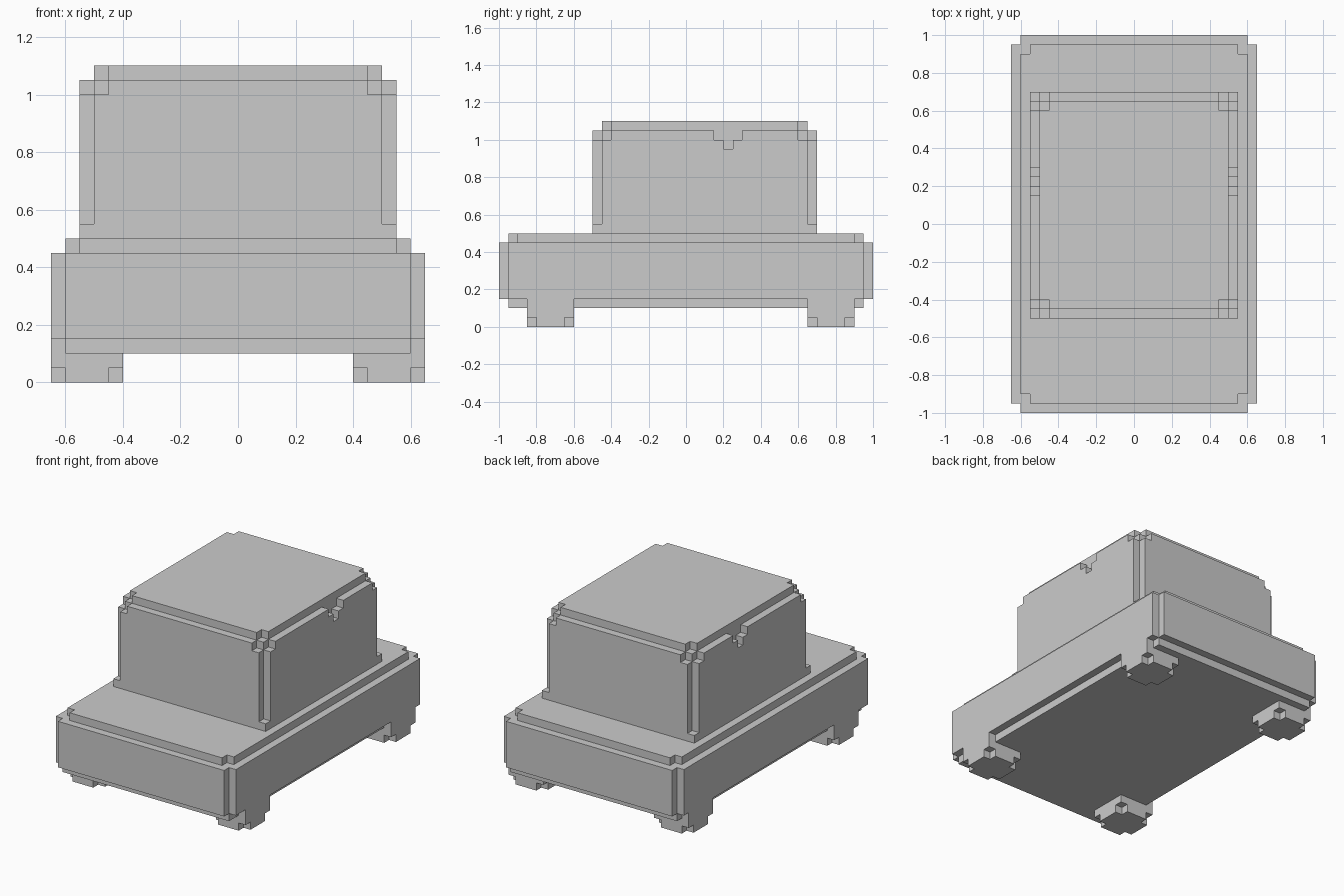
import bpy, bmesh
from itertools import product
from mathutils import Vector

if "Cube" in bpy.data.objects:
    bpy.data.objects.remove(bpy.data.objects["Cube"])

U = 0.05  # edge length of one voxel


def block(x0, x1, y0, y1, z0, z1):
    return set(product(range(x0, x1), range(y0, y1), range(z0, z1)))


def mirror_x(cells):
    return cells | {(-x - 1, y, z) for x, y, z in cells}


def depths(cell, box):
    """Voxel distance to the nearest x side, nearest y side, bottom and top."""
    x, y, z = cell
    return (min(x - box[0], box[1] - 1 - x), min(y - box[2], box[3] - 1 - y),
            z - box[4], box[5] - 1 - z)


# Body: all edges stepped in by one voxel, upper corners by one more
body_box = (-13, 13, -20, 20, 2, 10)


def keep_body(c):
    dx, dy, bottom, top = depths(c, body_box)
    if [dx, dy, min(bottom, top)].count(0) >= 2:
        return False
    return (dx, dy, top) != (1, 1, 0)


body = {c for c in block(*body_box) if keep_body(c)}

# Cabin: square foot, stepped uprights and roof edges, rounded roof corners
cabin_box = (-11, 11, -10, 14, 10, 22)


def keep_cabin(c):
    dx, dy, bottom, top = depths(c, cabin_box)
    if bottom == 0:
        return True
    d = [dx, dy, top]
    return d.count(0) < 2 and sorted(d) != [0, 1, 1]


cabin = {c for c in block(*cabin_box) if keep_cabin(c)}

# Small stepped notch high on both cabin sides
cabin -= mirror_x(block(10, 11, 3, 6, 20, 21) | block(10, 11, 4, 5, 19, 20))


# Wheels: blocks with the bottom corner voxels missing
def wheel_pair(y0):
    cells = block(8, 13, y0, y0 + 5, 0, 3)
    cells -= set(product((8, 12), (y0, y0 + 4), (0,)))
    return mirror_x(cells) - body


parts = {
    "body": body,
    "cabin": cabin,
    "front_wheels": wheel_pair(-17),
    "rear_wheels": wheel_pair(13),
}
solid = set().union(*parts.values())


# Skin each part with only its outward faces, then merge flat areas
def build(name, cells):
    bm = bmesh.new()
    for cell in cells:
        for axis, side in product(range(3), (0, 1)):
            nb = list(cell)
            nb[axis] += 2 * side - 1
            if tuple(nb) in solid:
                continue
            base = Vector(cell)
            base[axis] += side
            u, v = Vector((0, 0, 0)), Vector((0, 0, 0))
            u[(axis + 1) % 3] = 1
            v[(axis + 2) % 3] = 1
            quad = [base, base + u, base + u + v, base + v]
            if side == 0:
                quad.reverse()
            bm.faces.new([bm.verts.new(p * U) for p in quad])
    bmesh.ops.remove_doubles(bm, verts=bm.verts[:], dist=0.001)
    bmesh.ops.dissolve_limit(bm, angle_limit=0.02, verts=bm.verts[:],
                             edges=bm.edges[:])
    mesh = bpy.data.meshes.new(name)
    bm.to_mesh(mesh)
    bm.free()
    bpy.context.collection.objects.link(bpy.data.objects.new(name, mesh))


for name, cells in parts.items():
    build(name, cells)
